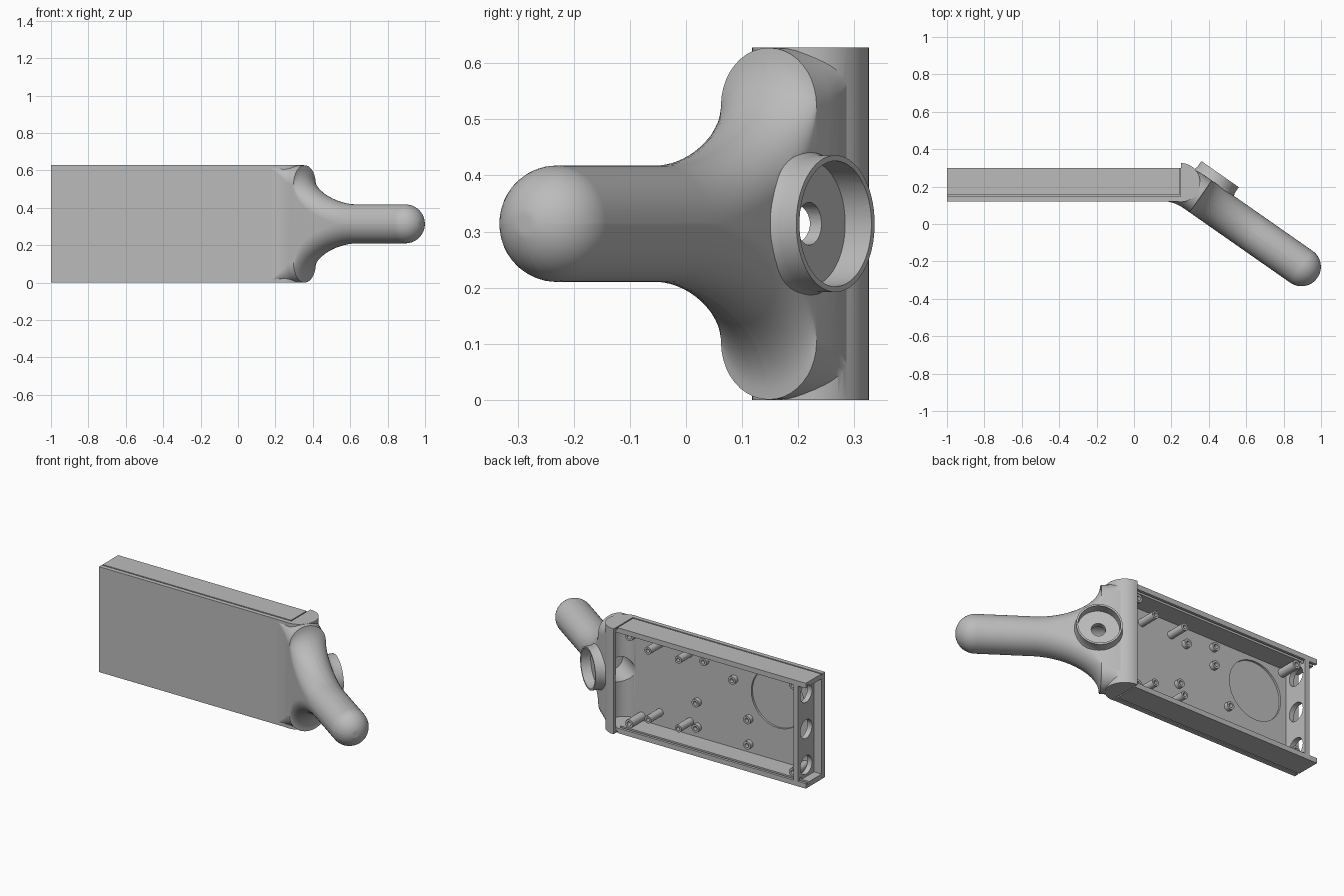
import bpy, bmesh, math
from mathutils import Vector, Matrix

cube = bpy.data.objects.get("Cube")
if cube:
    bpy.data.objects.remove(cube, do_unlink=True)

grey = bpy.data.materials.new("light grey")
grey.use_nodes = True
grey.diffuse_color = (0.5, 0.5, 0.5, 1)
grey.node_tree.nodes["Principled BSDF"].inputs["Base Color"].default_value = (0.5, 0.5, 0.5, 1)

MID = 0.314                                   # half the height of the case
RAD = 0.104                                   # handle and post radius
POST = Vector((0.25, 0.222, MID))             # where post and handle axes meet
ALONG = Vector((0.82, -0.573, 0)).normalized()    # handle direction
BACK = Vector((-ALONG.y, ALONG.x, 0))             # out of the handle's back
Y = Vector((0, 1, 0))
Z = Vector((0, 0, 1))


def finish(name, bm):
    bmesh.ops.recalc_face_normals(bm, faces=bm.faces)
    mesh = bpy.data.meshes.new(name)
    bm.to_mesh(mesh)
    bm.free()
    mesh.materials.append(grey)
    ob = bpy.data.objects.new(name, mesh)
    bpy.context.scene.collection.objects.link(ob)
    return ob


def box(name, x0, x1, y0, y1, z0, z1):
    bm = bmesh.new()
    bmesh.ops.create_cube(bm, size=1)
    for v in bm.verts:
        v.co = ((x0, x1)[v.co.x > 0], (y0, y1)[v.co.y > 0], (z0, z1)[v.co.z > 0])
    return finish(name, bm)


def lathe(name, origin, axis, profile, n=48):
    """Revolve (radius, height) points about an axis."""
    turn = Z.rotation_difference(axis).to_matrix()
    bm = bmesh.new()
    rings = []
    for r, h in profile:
        count = n if r else 1
        rings.append([bm.verts.new(origin + turn @ Vector(
            (r * math.cos(math.tau * i / n), r * math.sin(math.tau * i / n), h)))
            for i in range(count)])
    for a, b in zip(rings, rings[1:]):
        for i in range(n):
            j = (i + 1) % n
            loop = [a[i % len(a)], a[j % len(a)], b[j % len(b)], b[i % len(b)]]
            bm.faces.new(list(dict.fromkeys(loop)))
    return finish(name, bm)


def rod(name, origin, axis, r, h0, h1, n=48):
    return lathe(name, origin, axis, [(0, h0), (r, h0), (r, h1), (0, h1)], n)


def section(centre, direction, w, h, r):
    """Upright rounded rectangle across the given direction."""
    side = Vector((-direction.y, direction.x, 0))
    points = []
    for q, (sx, sz) in enumerate([(1, 1), (-1, 1), (-1, -1), (1, -1)]):
        for k in range(11):
            a = math.pi / 2 * (q + k / 10)
            u = sx * (w - r) + r * math.cos(a)
            v = sz * (h - r) + r * math.sin(a)
            points.append(centre + side * u + Z * v)
    return points


def combine(ob, tools, operation):
    for tool in tools:
        mod = ob.modifiers.new(tool.name, 'BOOLEAN')
        mod.operation = operation
        mod.solver = 'EXACT'
        mod.object = tool
    bpy.context.view_layer.update()
    graph = bpy.context.evaluated_depsgraph_get()
    mesh = bpy.data.meshes.new_from_object(ob.evaluated_get(graph))
    ob.modifiers.clear()
    ob.data = mesh
    for tool in tools:
        bpy.data.objects.remove(tool, do_unlink=True)


def smooth(ob, weighted=False):
    bpy.ops.object.select_all(action='DESELECT')
    ob.select_set(True)
    bpy.context.view_layer.objects.active = ob
    bpy.ops.object.shade_smooth_by_angle(angle=math.radians(32))
    if weighted:
        ob.modifiers.new("weighted normals", 'WEIGHTED_NORMAL').keep_sharp = True


# Handle: bends out of the case, narrows to a round bar and ends in a dome
sections = []
start, end = Vector((0.156, 0.227, MID)), POST + ALONG * 0.09
centres = []
for i in range(9):
    t = i / 8
    c = start * (1 - t) ** 2 + POST * (2 * t * (1 - t)) + end * t * t
    d = ((POST - start) * (1 - t) + (end - POST) * t).normalized()
    centres.append((c, d))
centres += [(POST + ALONG * (0.13 + 0.34 * (1 - math.cos(math.pi / 2 * i / 16))), ALONG)
            for i in range(17)]
for c, d in centres:
    s = (c - POST).dot(ALONG)
    u = min(1, max(0, (0.47 - s) / 0.34))
    h = 0.3135 - (0.3135 - RAD) * math.sqrt(1 - u ** 1.8)
    r = 0.02 + (RAD - 0.021) * min(1, max(0, (s + 0.04) / 0.14))
    sections.append(section(c, d, RAD, h, r))
for i in range(12):
    a = math.pi / 2 * i / 12
    w = RAD * math.cos(a)
    sections.append(section(POST + ALONG * (0.787 + RAD * math.sin(a)), ALONG, w, w, w * 0.99))
bm = bmesh.new()
rings = [[bm.verts.new(p) for p in ring] for ring in sections]
for a, b in zip(rings, rings[1:]):
    for i in range(len(a)):
        j = (i + 1) % len(a)
        bm.faces.new([a[i], a[j], b[j], b[i]])
bm.faces.new(rings[0])
bm.faces.new(rings[-1])
handle = finish("handle", bm)

# Case, post and cup are joined with the handle
body = box("case_and_handle", -1, 0.25, 0.12, 0.30, 0, 2 * MID)
cup_at = POST + ALONG * 0.147
post = rod("post", POST, Z, RAD, -MID, MID, 64)
cup = lathe("cup", cup_at, BACK, [(0, 0.03), (0.15, 0.03), (0.143, 0.07), (0.13, 0.095),
                                  (0.122, 0.12), (0.122, 0.157), (0, 0.157)], 64)
combine(body, [post, handle, cup], 'UNION')

# Hollow the case, post and cup
WALL = 0.03
cutters = [
    box("back_trim", -0.1, 0.25, 0.30, 0.5, -0.1, 0.8),
    box("inside", -0.92, 0.25, 0.145, 0.5, WALL, 2 * MID - WALL),
    box("end_recess", -1.1, -0.95, 0.15, 0.5, WALL, 2 * MID - WALL),
    rod("post_hollow", POST, Z, 0.08, WALL - MID, MID - WALL, 64),
    rod("handle_hollow", POST, ALONG, 0.075, -0.05, 0.23),
    rod("cup_hollow", cup_at, BACK, 0.112, 0.1, 0.3, 64),
    rod("cup_hole", cup_at, BACK, 0.038, 0, 0.2),
    rod("round_recess", Vector((-0.707, 0, 0.4)), Y, 0.175, 0.133, 0.2, 64),
]
for z in (0.1, MID, 2 * MID - 0.1):
    cutters.append(rod("end_hole", Vector((-1, 0.225, z)), Vector((1, 0, 0)), 0.055, 0.02, 0.1))
for low, high, slot in ((-0.1, 0.012, 0.015), (2 * MID - 0.012, 0.8, 2 * MID - 0.045)):
    cutters.append(box("long_groove", -1.1, 0.242, 0.146, 0.154, low, high))
    cutters.append(box("short_groove", 0.242, 0.249, 0.146, 0.5, low, high))
    cutters.append(box("lid_slot", -1.1, 0.24, 0.268, 0.284, slot, slot + WALL))
combine(body, cutters, 'DIFFERENCE')
smooth(body, True)


# Screw posts on the inside of the front wall
def standoff(name, x, z, tip, r):
    depth = tip - 0.14
    ob = lathe(name, Vector((x, 0.14, z)), Y, [(0, 0), (r, 0), (r, depth), (r * 0.5, depth),
                                               (r * 0.5, depth * 0.3), (0, depth * 0.3)], 24)
    smooth(ob)


short = [(-0.23, 0.5), (-0.42, 0.55), (-0.42, 0.44), (-0.18, 0.24), (-0.52, 0.23),
         (-0.52, 0.08), (-0.18, 0.09)]
for x, z in short:
    standoff("short_standoff", x, z, 0.17, 0.024)
for x in (-0.13, 0.07):
    for z in (0.11, 0.52):
        standoff("long_standoff", x, z, 0.26, 0.022)
for x in (-0.89, 0.19):
    for z in (0.055, 2 * MID - 0.055):
        standoff("corner_standoff", x, z, 0.265, 0.025)
